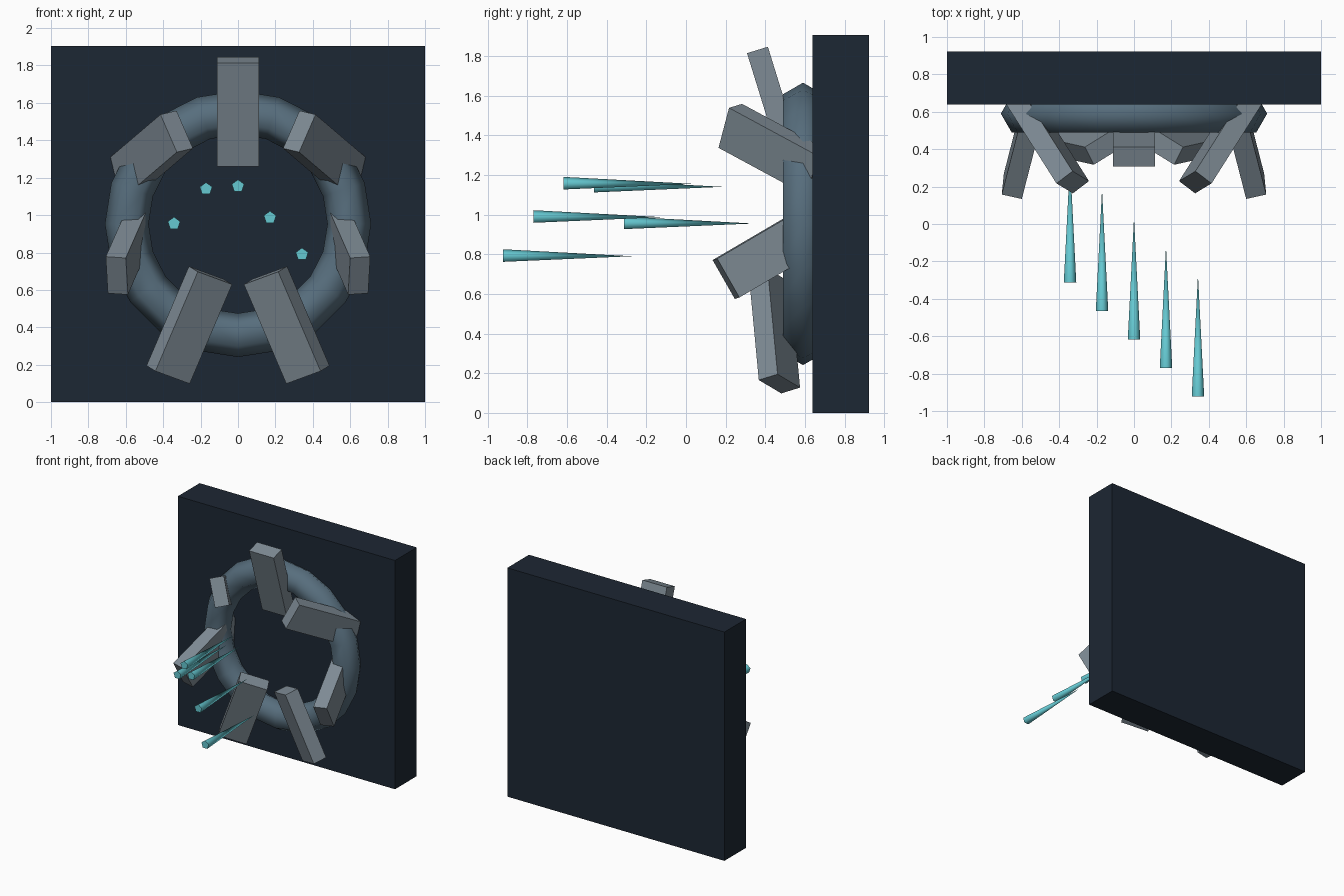
import bpy, bmesh, math
from mathutils import Matrix, Vector

if "Cube" in bpy.data.objects:
    bpy.data.objects.remove(bpy.data.objects["Cube"])

ZC = 0.953          # height of the ring centre


def material(name, rgb):
    m = bpy.data.materials.new(name)
    m.diffuse_color = (*rgb, 1)
    m.use_nodes = True
    m.node_tree.nodes["Principled BSDF"].inputs["Base Color"].default_value = m.diffuse_color
    return m


def finish(name, bm, mat, smooth=None):
    bmesh.ops.recalc_face_normals(bm, faces=bm.faces)
    me = bpy.data.meshes.new(name)
    bm.to_mesh(me)
    bm.free()
    ob = bpy.data.objects.new(name, me)
    bpy.context.collection.objects.link(ob)
    me.materials.append(mat)
    if smooth:
        bpy.ops.object.select_all(action='DESELECT')
        ob.select_set(True)
        bpy.context.view_layer.objects.active = ob
        bpy.ops.object.shade_smooth_by_angle(angle=math.radians(smooth))
    return ob


def box(name, size, matrix, mat):
    bm = bmesh.new()
    bmesh.ops.create_cube(bm, size=1, matrix=matrix @ Matrix.Diagonal((*size, 1)))
    return finish(name, bm, mat)


navy = material("dark_navy", (0.012, 0.020, 0.033))
steel = material("steel_blue", (0.095, 0.155, 0.205))
stone = material("grey_stone", (0.21, 0.26, 0.30))
cyan = material("cyan", (0.13, 0.58, 0.64))

# Back wall
box("back_wall", (2, 0.285, 1.905), Matrix.Translation((0, 0.7805, 0.9525)), navy)

# Ring with a hexagonal tube, facing the front
bm = bmesh.new()
N, M, R, r = 20, 6, 0.595, 0.117
rings = []
for i in range(N):
    a = math.tau * i / N
    ring = []
    for j in range(M):
        b = math.tau * j / M
        d = R + r * math.cos(b)
        ring.append(bm.verts.new((d * math.cos(a), 0.59 + r * math.sin(b), ZC + d * math.sin(a))))
    rings.append(ring)
for i in range(N):
    p, q = rings[i], rings[(i + 1) % N]
    for j in range(M):
        k = (j + 1) % M
        bm.faces.new((p[j], q[j], q[k], p[k]))
finish("ring", bm, steel, 70)

# Seven tumbling blocks spaced around the ring
for k in range(7):
    a = math.tau * k / 7
    place = Matrix.Translation((0.6 * math.sin(a), 0.446, ZC + 0.6 * math.cos(a)))
    turn = (Matrix.Rotation(0.3, 4, 'X') @ Matrix.Rotation(a, 4, 'Z')
            @ Matrix.Rotation(-a, 4, 'Y'))
    box(f"ring_block_{k + 1}", (0.226, 0.11, 0.58), place @ turn, stone)

# Five darts flying toward the ring, points to the back
for k, z in enumerate((0.955, 1.14, 1.155, 0.987, 0.79)):
    x, y = 0.171 * (k - 2), -0.617 - 0.1525 * (k - 2)
    bm = bmesh.new()
    base = []
    for j in range(5):
        b = math.pi / 2 + math.tau * j / 5
        base.append(bm.verts.new((x + 0.035 * math.cos(b), y, z + 0.035 * math.sin(b))))
    tip = bm.verts.new((x, y + 0.65, z))
    bm.faces.new(base)
    for j in range(5):
        bm.faces.new((base[j], base[(j + 1) % 5], tip))
    finish(f"dart_{k + 1}", bm, cyan, 80)
